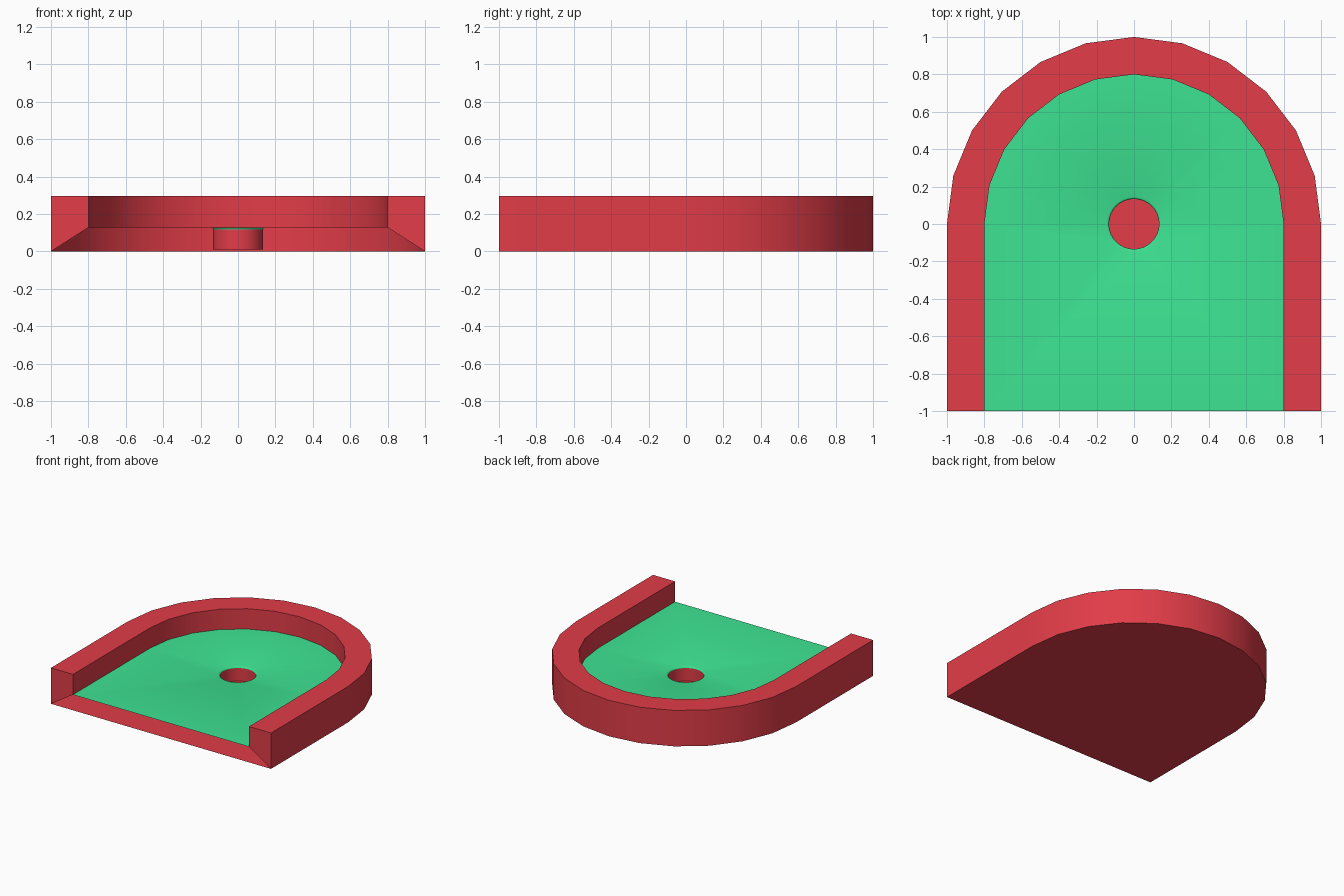
import bpy, bmesh
from math import sin, cos, pi

cube = bpy.data.objects.get("Cube")
if cube:
    bpy.data.objects.remove(cube)

TOP, FLOOR = 0.295, 0.128
ARC, ROUND = 12, 32


def material(name, rgb):
    mat = bpy.data.materials.new(name)
    mat.use_nodes = True
    mat.diffuse_color = (*rgb, 1)
    mat.node_tree.nodes["Principled BSDF"].inputs["Base Color"].default_value = (*rgb, 1)
    return mat


red = material("red border", (0.76, 0.046, 0.065))
green = material("green turf", (0.047, 0.77, 0.29))


def finish(bm, name, mat):
    mesh = bpy.data.meshes.new(name)
    bm.to_mesh(mesh)
    bm.free()
    mesh.materials.append(mat)
    obj = bpy.data.objects.new(name, mesh)
    bpy.context.collection.objects.link(obj)
    bpy.ops.object.select_all(action='DESELECT')
    obj.select_set(True)
    bpy.context.view_layer.objects.active = obj
    bpy.ops.object.shade_smooth_by_angle(angle=pi / 4)


def arch(r):
    """Open U-shaped path with a round back, from right end to left end."""
    arc = [(r * cos(pi * i / ARC), r * sin(pi * i / ARC)) for i in range(ARC + 1)]
    return [(r, -1)] + arc + [(-r, -1)]


def ring(bm, r, z):
    return [bm.verts.new((r * cos(2 * pi * i / ROUND), r * sin(2 * pi * i / ROUND), z))
            for i in range(ROUND)]


def lathe(bm, profile):
    rings = [ring(bm, r, z) for r, z in profile]
    for a, b in zip(rings, rings[1:]):
        for i in range(ROUND):
            j = (i + 1) % ROUND
            bm.faces.new((a[i], a[j], b[j], b[i]))
    return rings


# Border: outer wall, flat rim and inner wall, with an open slot at the front
bm = bmesh.new()
sections = []
for o, n in zip(arch(1), arch(0.8)):
    sections.append([bm.verts.new((*p, z)) for p, z in
                     ((o, 0), (o, TOP), (n, TOP), (n, FLOOR))])
for a, b in zip(sections, sections[1:]):
    for k in range(3):
        bm.faces.new((a[k], b[k], b[k + 1], a[k + 1]))
bm.faces.new(sections[0])
bm.faces.new(sections[-1][::-1])
# Underside
bm.faces.new([s[0] for s in reversed(sections)])
finish(bm, "border", red)

# Turf: flat floor around the hole, rolling over into a small lip
bm = bmesh.new()
rings = lathe(bm, [(0.145, FLOOR), (0.139, 0.126), (0.135, 0.122), (0.134, 0.116)])
edge = [bm.verts.new((*p, FLOOR)) for p in arch(0.8)]
loops = [bm.edges.new((a, b)) for a, b in zip(edge, edge[1:] + edge[:1])]
loops += [bm.edges.get((a, b)) for a, b in zip(rings[0], rings[0][1:] + rings[0][:1])]
bmesh.ops.triangle_fill(bm, use_beauty=True, edges=loops, normal=(0, 0, 1))
for f in bm.faces:
    f.normal_update()
    if f.normal.z < 0:
        f.normal_flip()
finish(bm, "turf", green)

# Cup sunk below the turf
bm = bmesh.new()
walls = lathe(bm, [(0.134, 0.116), (0.134, 0.011)])
bm.faces.new(walls[-1])
finish(bm, "cup", red)
